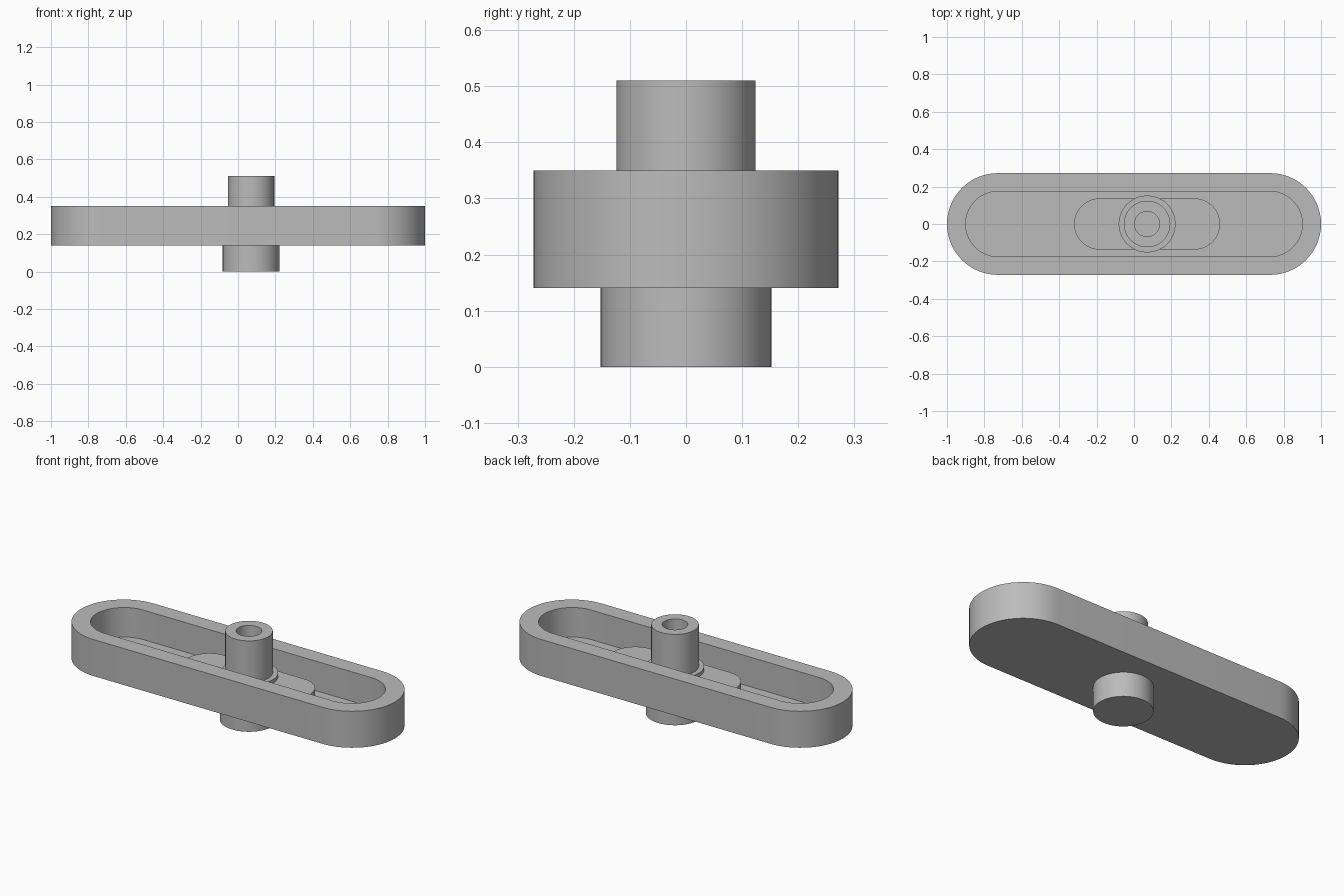
import bpy, bmesh
from math import pi, cos, sin, radians

cube = bpy.data.objects.get("Cube")
if cube:
    bpy.data.objects.remove(cube, do_unlink=True)

grey = bpy.data.materials.new("plain grey")
grey.use_nodes = True
colour = (0.5, 0.5, 0.5, 1)
grey.diffuse_color = colour
grey.node_tree.nodes["Principled BSDF"].inputs["Base Color"].default_value = colour

ARC = 32       # segments in each half circle
HUB_X = 0.07   # the hub sits slightly off centre


def outline(half_length, radius):
    """Rounded slot outline; a plain circle when both sizes are equal."""
    straight = half_length - radius
    points = []
    for side, start in ((1, -pi / 2), (-1, pi / 2)):
        for i in range(ARC + (straight > 0)):
            a = start + pi * i / ARC
            points.append((side * straight + radius * cos(a), radius * sin(a)))
    return points


def loft(name, x, rings):
    """Join (half_length, radius, z) rings into a skin, capped at both ends."""
    bm = bmesh.new()
    loops = [[bm.verts.new((px, py, z)) for px, py in outline(h, r)]
             for h, r, z in rings]
    n = len(loops[0])
    for low, high in zip(loops, loops[1:]):
        for i in range(n):
            j = (i + 1) % n
            bm.faces.new((low[i], low[j], high[j], high[i]))
    bm.faces.new(loops[0][::-1])
    bm.faces.new(loops[-1])
    bmesh.ops.recalc_face_normals(bm, faces=bm.faces)
    mesh = bpy.data.meshes.new(name)
    bm.to_mesh(mesh)
    bm.free()
    mesh.materials.append(grey)
    obj = bpy.data.objects.new(name, mesh)
    obj.location.x = x
    bpy.context.collection.objects.link(obj)
    bpy.ops.object.select_all(action='DESELECT')
    bpy.context.view_layer.objects.active = obj
    obj.select_set(True)
    bpy.ops.object.shade_smooth_by_angle(angle=radians(30))
    return obj


# Long tray with a recessed floor
loft("tray", 0, [(1, 0.272, 0.14), (1, 0.272, 0.35),
                 (0.9, 0.175, 0.35), (0.9, 0.175, 0.18)])
# Raised pad on the tray floor
loft("raised_pad", HUB_X, [(0.39, 0.137, 0.17), (0.39, 0.137, 0.25)])
# Low collar around the hub
loft("collar", HUB_X, [(0.152, 0.152, 0.17), (0.152, 0.152, 0.27)])
# Hollow upper tube
loft("upper_tube", HUB_X, [(0.124, 0.124, 0.26), (0.124, 0.124, 0.51),
                           (0.067, 0.067, 0.51), (0.067, 0.067, 0.28)])
# Solid lower post
loft("lower_post", HUB_X, [(0.152, 0.152, 0), (0.152, 0.152, 0.15)])
